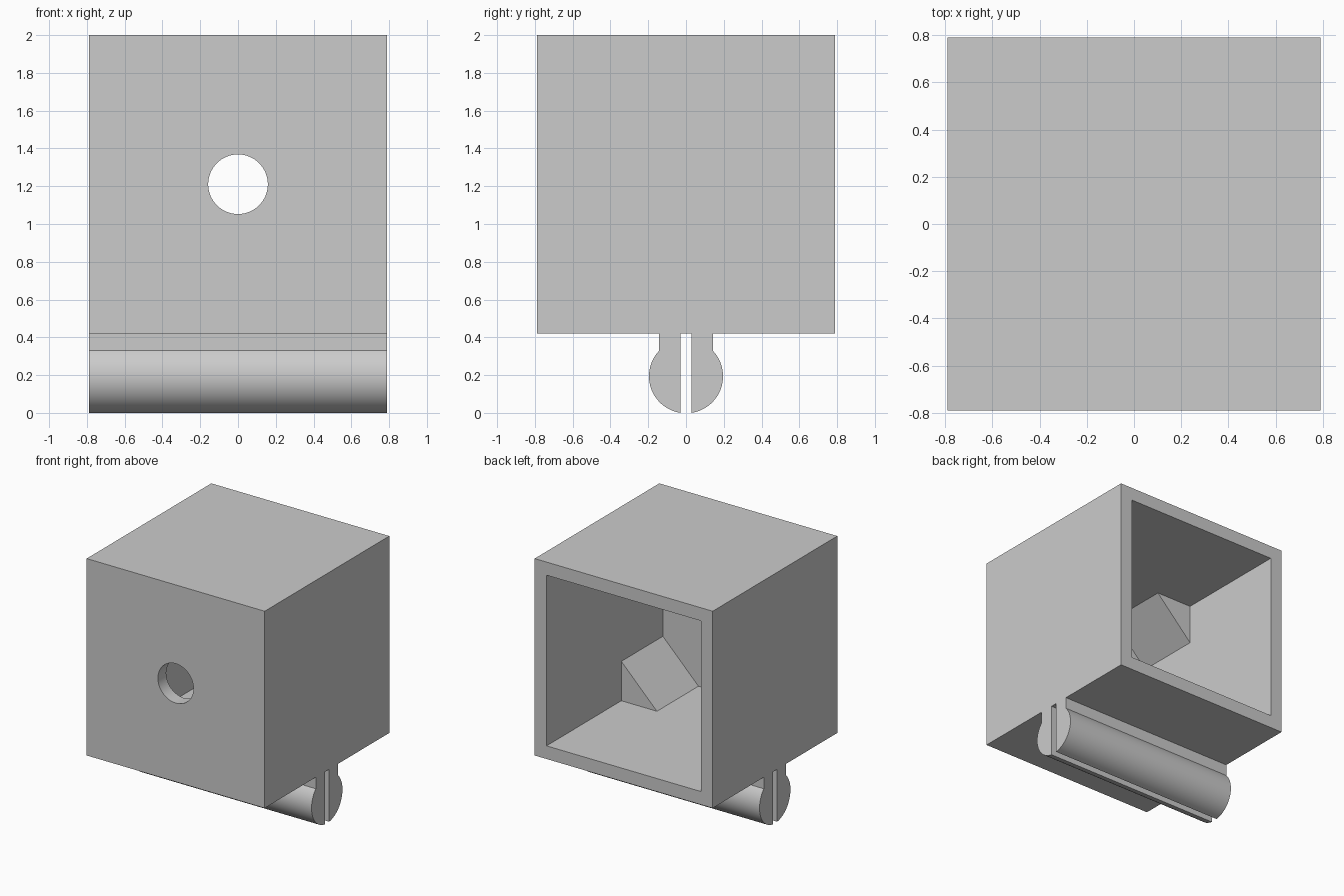
import bpy
import bmesh
from math import sin, cos, asin, acos, pi
from mathutils import Matrix

default = bpy.data.objects.get("Cube")
if default:
    bpy.data.objects.remove(default, do_unlink=True)

# Main sizes, in units of the wall thickness
U = 2 / 19
HALF = 7.5 * U          # half width of the box
INNER = 6.5 * U         # half width of the cavity
BASE = 4 * U            # underside of the box
MID = BASE + HALF       # centre height of the box

grey = bpy.data.materials.new("plain grey")
grey.use_nodes = True
colour = (0.6, 0.6, 0.6, 1)
grey.diffuse_color = colour
grey.node_tree.nodes["Principled BSDF"].inputs["Base Color"].default_value = colour


def prism(name, profile, axis, start, end):
    """Extrude a closed profile along x (points are y, z) or y (points are x, z)."""
    bm = bmesh.new()

    def place(a, b, t):
        return (t, a, b) if axis == "x" else (a, t, b)

    face = bm.faces.new([bm.verts.new(place(a, b, start)) for a, b in profile])
    new = bmesh.ops.extrude_face_region(bm, geom=[face])["geom"]
    shift = place(0, 0, end - start)
    bmesh.ops.translate(bm, vec=shift,
                        verts=[v for v in new if isinstance(v, bmesh.types.BMVert)])
    bmesh.ops.recalc_face_normals(bm, faces=bm.faces[:])
    mesh = bpy.data.meshes.new(name)
    bm.to_mesh(mesh)
    bm.free()
    mesh.materials.append(grey)
    obj = bpy.data.objects.new(name, mesh)
    bpy.context.collection.objects.link(obj)
    return obj


def square(half):
    return [(-half, MID - half), (half, MID - half),
            (half, MID + half), (-half, MID + half)]


def smooth(obj):
    bpy.ops.object.select_all(action="DESELECT")
    obj.select_set(True)
    bpy.context.view_layer.objects.active = obj
    bpy.ops.object.shade_smooth_by_angle(angle=0.5)


def cut(obj, cutter):
    """Subtract the cutter and remove it."""
    cutter.hide_render = True
    mod = obj.modifiers.new("cut", "BOOLEAN")
    mod.operation = "DIFFERENCE"
    mod.solver = "EXACT"
    mod.object = cutter
    bpy.ops.object.select_all(action="DESELECT")
    obj.select_set(True)
    bpy.context.view_layer.objects.active = obj
    bpy.ops.object.modifier_apply(modifier=mod.name)
    bpy.data.objects.remove(cutter, do_unlink=True)


# Box, hollowed from the back, with four corner blocks left at the front
box = prism("box_shell", square(HALF), "y", -HALF, HALF)
cut(box, prism("cavity_cutter", square(INNER), "y", -1.5 * U, 1))
c = INNER - 3 * U
octagon = [(-c, -INNER), (c, -INNER), (INNER, -c), (INNER, c),
           (c, INNER), (-c, INNER), (-INNER, c), (-INNER, -c)]
cut(box, prism("corner_cutter", [(x, MID + z) for x, z in octagon],
               "y", -INNER, -U))

# Round hole through the front wall
STEPS = 64
ring = [(1.5 * U * cos(2 * pi * i / STEPS), MID + 1.5 * U * sin(2 * pi * i / STEPS))
        for i in range(STEPS)]
cut(box, prism("hole_cutter", ring, "y", -1, -5 * U))
smooth(box)

# Split rail underneath: a neck running into a rounded bead, one half per side
R, SLOT, NECK = 0.196, 0.028, 0.142
low = -acos(SLOT / R)
high = acos(NECK / R)
centre = R * sin(-low)
arc = [(R * cos(low + (high - low) * i / 32),
        centre + R * sin(low + (high - low) * i / 32)) for i in range(33)]
half_rail = arc + [(NECK, BASE), (SLOT, BASE)]
for name, side in (("rail_front_half", -1), ("rail_back_half", 1)):
    smooth(prism(name, [(side * y, z) for y, z in half_rail], "x", -HALF, HALF))
